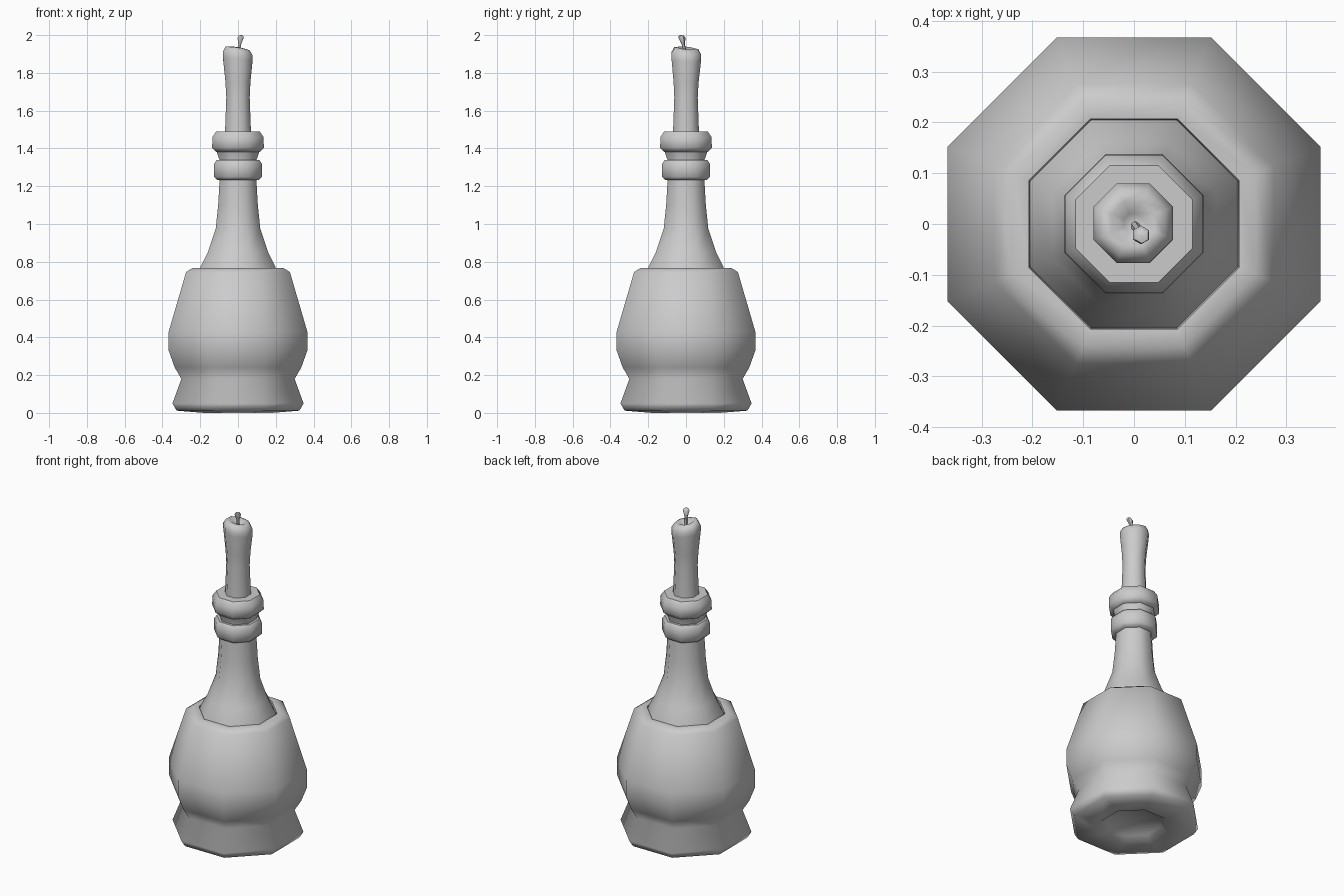
import bpy, bmesh, math
from mathutils import Vector

cube = bpy.data.objects.get("Cube")
if cube:
    bpy.data.objects.remove(cube)

GREY = (0.6, 0.6, 0.6, 1)
mat = bpy.data.materials.new("plain grey")
mat.use_nodes = True
mat.diffuse_color = GREY
mat.node_tree.nodes["Principled BSDF"].inputs["Base Color"].default_value = GREY


def lathe(name, profile, sides=8, shift=None, angle=55):
    """Turn (flat-to-centre radius, height) points into a faceted solid, bottom to top."""
    bm = bmesh.new()
    rings = []
    for r, z in profile:
        if r == 0:
            rings.append([bm.verts.new((0, 0, z))])
            continue
        r /= math.cos(math.pi / sides)
        turns = [(i + 0.5) * math.tau / sides for i in range(sides)]
        rings.append([bm.verts.new((r * math.cos(a), r * math.sin(a), z)) for a in turns])
    for low, high in zip(rings, rings[1:]):
        for i in range(sides):
            j = (i + 1) % sides
            corners = [low[i % len(low)], low[j % len(low)], high[j % len(high)], high[i % len(high)]]
            bm.faces.new(list(dict.fromkeys(corners)))
    if shift:
        for v in bm.verts:
            v.co += shift(v.co)
    bmesh.ops.recalc_face_normals(bm, faces=bm.faces)
    mesh = bpy.data.meshes.new(name)
    bm.to_mesh(mesh)
    bm.free()
    mesh.materials.append(mat)
    obj = bpy.data.objects.new(name, mesh)
    bpy.context.collection.objects.link(obj)
    bpy.ops.object.select_all(action='DESELECT')
    obj.select_set(True)
    bpy.context.view_layer.objects.active = obj
    bpy.ops.object.shade_smooth_by_angle(angle=math.radians(angle))
    return obj


# Round-bellied wrap with a flared foot and hollow underside
lathe("bottle_body", [
    (0, 0.05), (0.15, 0.03), (0.18, 0), (0.325, 0.012), (0.347, 0.05),
    (0.30, 0.18), (0.335, 0.24), (0.367, 0.33), (0.367, 0.43),
    (0.275, 0.745), (0.24, 0.768), (0.207, 0.765), (0.2, 0.72), (0, 0.72)], angle=65)

# Tapering neck rising through the wrap
lathe("bottle_neck", [
    (0, 0.70), (0.215, 0.70), (0.2, 0.768), (0.16, 0.85), (0.118, 0.975),
    (0.105, 1.1), (0.097, 1.24), (0.095, 1.33), (0.115, 1.39), (0, 1.39)])

# Two collars around the mouth
lathe("lower_collar", [
    (0, 1.232), (0.108, 1.232), (0.126, 1.25), (0.126, 1.32), (0.112, 1.34), (0, 1.34)])
lathe("upper_collar", [
    (0, 1.382), (0.115, 1.382), (0.137, 1.403), (0.135, 1.46), (0.115, 1.49), (0, 1.49)])


# Candle with a lopsided, dimpled top
def melt(co):
    k = max(0, (co.z - 1.7) / 0.24)
    return Vector((-0.002 * k, 0.002 * k, -0.16 * k * (co.x - 0.6 * co.y * -1)))


lathe("candle", [
    (0, 1.45), (0.07, 1.45), (0.062, 1.67), (0.066, 1.75), (0.078, 1.87),
    (0.078, 1.90), (0.064, 1.927), (0.042, 1.932), (0.018, 1.91), (0, 1.905)], shift=melt, angle=75)


# Bent wick with a swollen tip
def lean(co):
    k = (co.z - 1.89) / 0.11
    return Vector((0.016 * k, -0.025 * k, 0))


lathe("wick", [
    (0, 1.89), (0.008, 1.89), (0.007, 1.95), (0.016, 1.985), (0.012, 1.997), (0, 2.0)],
    sides=6, shift=lean)
